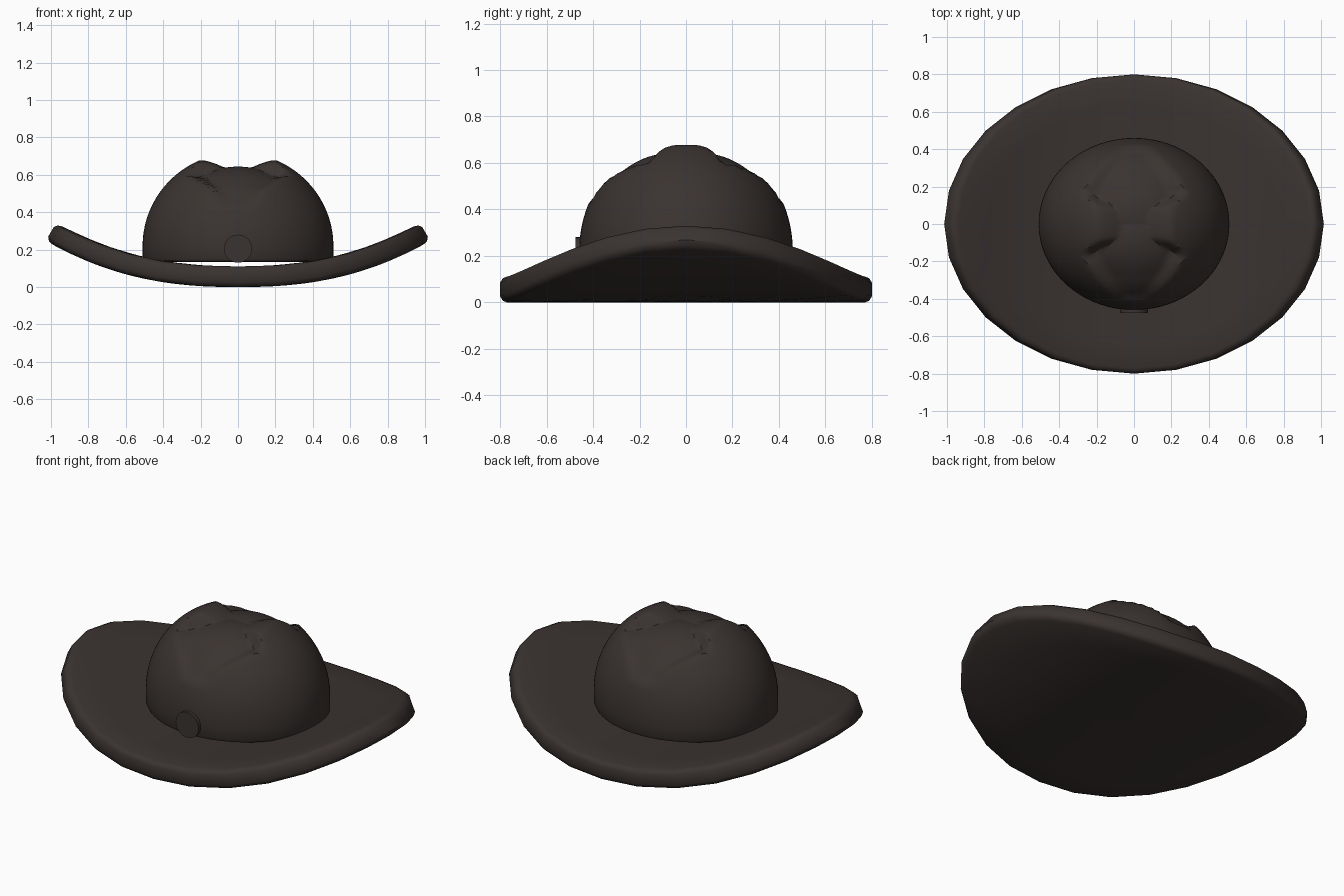
import bpy, bmesh, math
from math import sin, cos, pi

if "Cube" in bpy.data.objects:
    bpy.data.objects.remove(bpy.data.objects["Cube"])

felt = bpy.data.materials.new("dark_felt")
felt.diffuse_color = (0.042, 0.033, 0.030, 1)
felt.use_nodes = True
felt.node_tree.nodes["Principled BSDF"].inputs["Base Color"].default_value = felt.diffuse_color


def make_lathe(name, rings, segs, place, angle):
    """Closed surface from rings; place(ring, azimuth) gives each point."""
    bm = bmesh.new()
    loops = [[bm.verts.new(place(r, 2 * pi * i / segs)) for i in range(segs)]
             for r in rings]
    for a, b in zip(loops, loops[1:]):
        for i in range(segs):
            j = (i + 1) % segs
            bm.faces.new((a[i], a[j], b[j], b[i]))
    for loop, ring in ((loops[0], rings[0]), (loops[-1], rings[-1])):
        bm.faces.new(loop)
    bmesh.ops.recalc_face_normals(bm, faces=bm.faces[:])
    me = bpy.data.meshes.new(name)
    bm.to_mesh(me)
    bm.free()
    ob = bpy.data.objects.new(name, me)
    bpy.context.collection.objects.link(ob)
    finish(ob, angle)
    return ob


def finish(ob, angle):
    ob.data.materials.append(felt)
    bpy.ops.object.select_all(action='DESELECT')
    ob.select_set(True)
    bpy.context.view_layer.objects.active = ob
    bpy.ops.object.shade_smooth_by_angle(angle=math.radians(angle))


def lerp(x, table):
    """Piecewise linear lookup."""
    for (x0, y0), (x1, y1) in zip(table, table[1:]):
        if x <= x1:
            return y0 + (y1 - y0) * (x - x0) / (x1 - x0)
    return table[-1][1]


# Brim: thick oval plate with rounded rim, sides curled upward
def brim_point(ring, a):
    r, t = ring
    x, y = r * cos(a), 0.8 * r * sin(a)
    rise = 0.24 * abs(x) ** 2.4
    tilt = math.atan(0.24 * 2.4 * abs(x) ** 1.4) * (1 if x > 0 else -1)
    return (x - t * sin(tilt), y, 0.055 + rise + t * cos(tilt))


half = [(0.02, 0.055), (0.2, 0.055), (0.4, 0.055), (0.6, 0.055), (0.8, 0.055),
        (0.965, 0.055), (0.987, 0.048), (1.0, 0.03)]
make_lathe("brim", half + [(r, -t) for r, t in reversed(half)], 28, brim_point, 40)


# Crown: dome with a pinched crease running front to back
def crown_point(ring, a):
    r, h = ring
    x, y, z = 0.51 * r * cos(a), 0.46 * r * sin(a), 0.5 * h
    ay = abs(y)
    if h > 0.3:
        w = lerp(ay, [(0, 0.2), (0.09, 0.2), (0.17, 0.28), (0.28, 0.2), (0.41, 0.07)])
        depth = lerp(ay, [(0, 0.08), (0.2, 0.055), (0.3, 0.045), (0.4, 0.02), (0.415, 0)])
        soft = lerp(ay, [(0, 0.4), (0.09, 0.5), (0.15, 0.8), (0.41, 0.8)])
        f = min(1, max(0, (w - abs(x)) / (w * (1 - soft))))
        s = 1 - depth * f / 0.5
        x, y, z = x * s, y * s, z * s
    return (x, y, 0.22 + z)


rings = [(0.95, -0.17), (0.985, -0.16), (1.0, -0.13)]
rings += [(cos(e), sin(e)) for e in [math.radians(d) for d in range(0, 90, 3)]]
rings.append((0.01, 1.0))
make_lathe("crown", rings, 84, crown_point, 35)

# Round badge on the crown front
bpy.ops.mesh.primitive_cylinder_add(vertices=32, radius=0.075, depth=0.05,
                                    location=(0, -0.45, 0.205),
                                    rotation=(pi / 2, 0, 0))
badge = bpy.context.object
badge.name = "front_badge"
finish(badge, 35)
